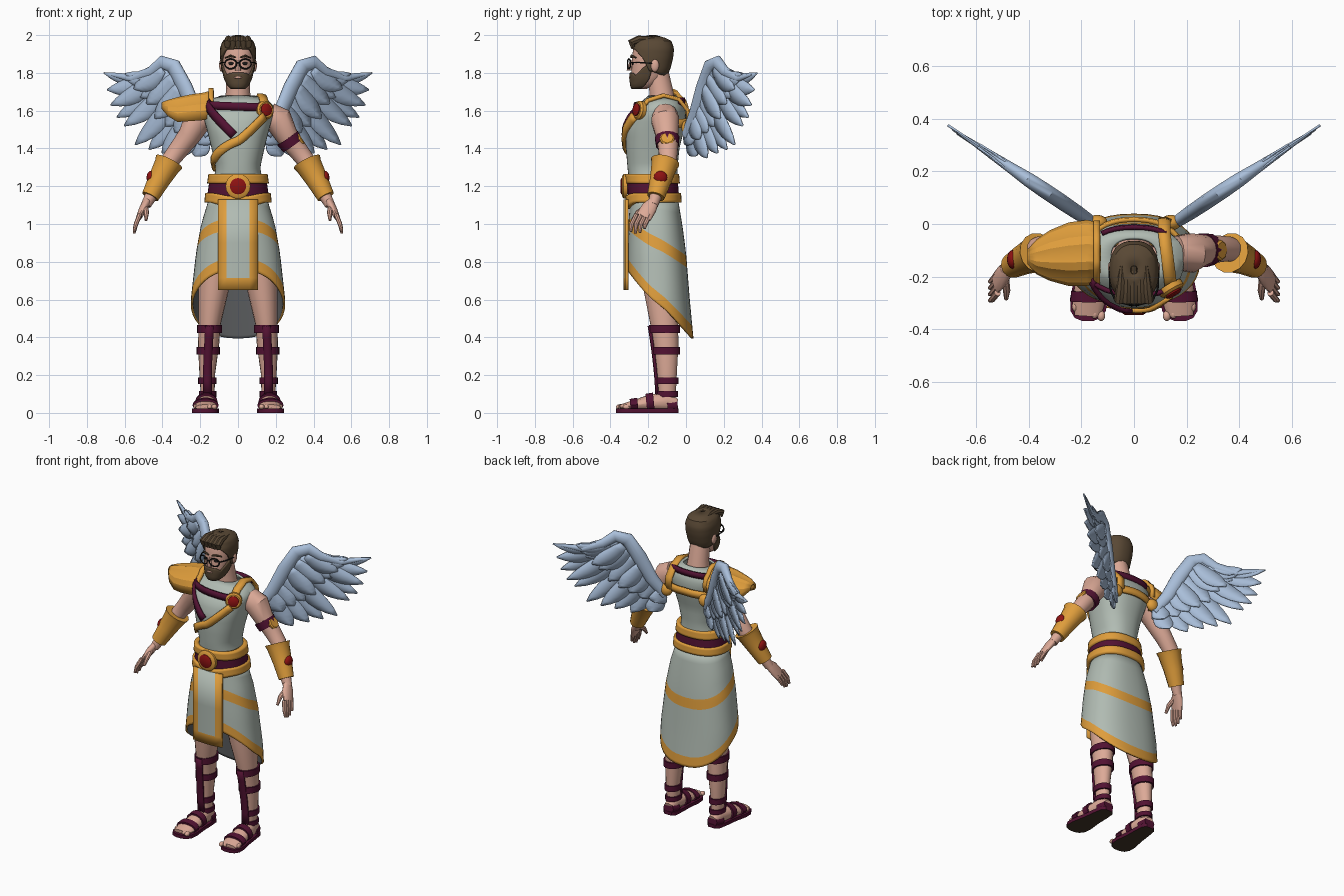
import bpy, bmesh, math
from mathutils import Vector as V

cube = bpy.data.objects.get("Cube")
if cube:
    bpy.data.objects.remove(cube, do_unlink=True)


def material(name, *rgb):
    m = bpy.data.materials.new(name)
    m.use_nodes = True
    m.diffuse_color = (*rgb, 1)
    m.node_tree.nodes["Principled BSDF"].inputs["Base Color"].default_value = (*rgb, 1)
    return m


fabric = material("pale_fabric", .44, .50, .45)
lining = material("dark_lining", .11, .115, .12)
gold = material("gold", .74, .34, .045)
purple = material("purple_leather", .085, .006, .032)
skin = material("skin", .72, .40, .31)
hair = material("brown_hair", .10, .065, .035)
red = material("red_gem", .27, .006, .006)
feather = material("blue_feather", .40, .52, .70)
sole_dark = material("dark_sole", .055, .035, .022)
black = material("black_frame", .01, .01, .01)


# ---- helpers ----
def finish(bm, name, mats, mirror=False, solid=0, offset=-1, moff=0, angle=40):
    me = bpy.data.meshes.new(name)
    bm.to_mesh(me)
    bm.free()
    ob = bpy.data.objects.new(name, me)
    bpy.context.collection.objects.link(ob)
    for m in mats if isinstance(mats, list) else [mats]:
        me.materials.append(m)
    bpy.ops.object.select_all(action='DESELECT')
    ob.select_set(True)
    bpy.context.view_layer.objects.active = ob
    if angle:
        bpy.ops.object.shade_smooth_by_angle(angle=math.radians(angle))
    if solid:
        s = ob.modifiers.new("thickness", 'SOLIDIFY')
        s.thickness, s.offset, s.material_offset = solid, offset, moff
    if mirror:
        ob.modifiers.new("mirror", 'MIRROR')
    return ob


def make(name, verts, faces, mats, idx=None, recalc=False, **kw):
    bm = bmesh.new()
    vs = [bm.verts.new(v) for v in verts]
    for i, f in enumerate(faces):
        bm.faces.new([vs[k] for k in f]).material_index = idx[i] if idx else 0
    bmesh.ops.remove_doubles(bm, verts=bm.verts, dist=1e-5)
    if recalc:
        bmesh.ops.recalc_face_normals(bm, faces=bm.faces)
    return finish(bm, name, mats, **kw)


def grid(rows, cols):
    return [(r * cols + c, r * cols + c + 1, (r + 1) * cols + c + 1, (r + 1) * cols + c)
            for r in range(rows - 1) for c in range(cols - 1)]


def lerp(a, table):
    """Piecewise linear lookup in rows whose first entry is the key."""
    a = min(max(a, table[0][0]), table[-1][0])
    for p, q in zip(table, table[1:]):
        if a <= q[0]:
            t = (a - p[0]) / (q[0] - p[0])
            return [u + (w - u) * t for u, w in zip(p[1:], q[1:])]


def on(body, deg, z, off=0):
    """Point on a body of rounded sections; 0 is front, 90 is the +x side."""
    hw, yf, yb = lerp(z, body)
    s, c = math.sin(math.radians(deg)), math.cos(math.radians(deg))
    s, c = (math.copysign(abs(k) ** .85, k) for k in (s, c))
    return V(((hw + off) * s, (yf + yb) / 2 - ((yb - yf) / 2 + off) * c, z))


def wrap(name, body, levels, mats, idx=(0,), off=0, solid=.012, span=(0, 360), n=40, sub=4, moff=0):
    """Bands around a body between height functions of the angle."""
    fns = [f if callable(f) else (lambda a, f=f: f) for f in levels]
    degs = [span[0] + (span[1] - span[0]) * i / n for i in range(n + 1)]
    verts, tags = [], []
    for b in range(len(fns) - 1):
        for k in range(sub + (b == len(fns) - 2)):
            t = k / sub
            verts += [on(body, d, fns[b](d) * (1 - t) + fns[b + 1](d) * t, off) for d in degs]
        tags += [idx[b]] * sub * n
    return make(name, verts, grid(len(verts) // (n + 1), n + 1), mats, tags, solid=solid, moff=moff)


def tube(name, pts, radii, mat, ref=(0, 1, 0), n=14, **kw):
    """Capped loft along a path; radii are numbers or (across, along ref) pairs."""
    pts, verts = [V(p) for p in pts], []
    for i, p in enumerate(pts):
        t = pts[min(i + 1, len(pts) - 1)] - pts[max(i - 1, 0)]
        u = t.cross(V(ref)).normalized()
        v = t.cross(u).normalized()
        ru, rv = radii[i] if isinstance(radii[i], tuple) else (radii[i],) * 2
        verts += [p + u * ru * math.cos(math.tau * k / n) + v * rv * math.sin(math.tau * k / n)
                  for k in range(n + 1)]
    m = n + 1
    caps = [list(range(n)), list(range(len(verts) - m, len(verts) - 1))]
    return make(name, verts, grid(len(pts), m) + caps, mat, recalc=True, **kw)


def ribbon(name, pts, w, mat, centre=None, solid=.016, **kw):
    pts, verts = [V(p) for p in pts], []
    for i, p in enumerate(pts):
        t = pts[min(i + 1, len(pts) - 1)] - pts[max(i - 1, 0)]
        normal = p - (V(centre) if centre else V((0, -.14, p.z)))
        side = t.cross(normal).normalized() * w / 2
        verts += [p - side, p + normal.normalized() * .004, p + side]
    return make(name, verts, grid(len(pts), 3), mat, solid=solid, offset=0, **kw)


def sash(name, way, w, mat, off=.01):
    """Ribbon over the torso through (angle, height) points."""
    steps = [[u + (v - u) * k / 8 for u, v in zip(a, b)] for a, b in zip(way, way[1:]) for k in range(8)]
    return ribbon(name, [on(torso, d, z, off) for d, z in steps + [way[-1]]], w, mat)


def ball(name, at, size, mat, **kw):
    bm = bmesh.new()
    bmesh.ops.create_uvsphere(bm, u_segments=16, v_segments=10, radius=1)
    bmesh.ops.scale(bm, vec=size, verts=bm.verts)
    bmesh.ops.translate(bm, vec=at, verts=bm.verts)
    return finish(bm, name, mat, **kw)


def disc(name, at, normal, r, mat, depth=.03, n=20, **kw):
    at, d = V(at), V(normal).normalized() * depth
    return tube(name, [at, at + d * .7, at + d], [r, r, r * .82], mat, ref=(0, 0, 1), n=n, **kw)


# ---- torso, skirt and belt ----
torso = [(1.02, .15, -.28, -.05), (1.12, .15, -.295, -.045), (1.22, .13, -.30, -.045),
         (1.30, .118, -.31, -.045), (1.40, .14, -.318, -.035), (1.50, .165, -.32, -.01),
         (1.57, .185, -.30, 0), (1.62, .195, -.26, -.005), (1.655, .16, -.225, -.03), (1.68, .09, -.2, -.05)]
wrap("tunic", torso, [1.02, 1.68], fabric, sub=24)
skirt = [(.39, .25, -.315, .04), (.6, .25, -.315, .02), (.85, .222, -.31, 0),
         (1.0, .195, -.305, -.02), (1.13, .155, -.295, -.042)]


def cosd(a):
    return math.cos(math.radians(a))


def hem(a): return .575 + .18 * cosd(a)
def stripe(a): return .90 + .1 * cosd(a)


wrap("skirt", skirt, [hem, lambda a: hem(a) + .065, lambda a: stripe(a) - .032,
                      lambda a: stripe(a) + .032, 1.13],
     [fabric, gold, lining], (1, 0, 1, 0), moff=2)

cols, rows = (-.105, -.062, 0, .062, .105), (.65, .715, .9, 1.13)
make("front_panel", [(x, -.33 + x * x, z) for z in rows for x in cols], grid(4, 5), [fabric, gold],
     [1 if r == 0 or c in (0, 3) else 0 for r in range(3) for c in range(4)], solid=.015)

belt = [(1.05, .175, -.31, -.03), (1.15, .165, -.31, -.035), (1.27, .148, -.315, -.045)]
wrap("belt_core", belt, [1.13, 1.24], purple, off=-.002, solid=.03)
wrap("belt_top", belt, [1.215, 1.265], gold, off=.008, solid=.035)
wrap("belt_bottom", belt, [lambda a: 1.115 - .035 * max(0, cosd(a)) ** 6,
                           lambda a: 1.165 - .02 * max(0, cosd(a)) ** 6], gold, off=.01, solid=.035)
disc("buckle", (0, -.31, 1.2), (0, -1, 0), .066, gold, depth=.028)
disc("buckle_gem", (0, -.33, 1.2), (0, -1, 0), .043, red, depth=.016)

# ---- chest straps and brooch ----
sash("collar_strap", [(-52, 1.63), (45, 1.615)], .04, purple)
sash("chest_strap", [(-55, 1.645), (-5, 1.47)], .045, purple)
sash("gold_sash", [(42, 1.57), (0, 1.44), (-60, 1.35), (-115, 1.30)], .045, gold)
sash("back_strap", [(122, 1.53), (180, 1.54), (238, 1.53)], .045, gold, off=.02)
sash("nape_strap", [(140, 1.65), (220, 1.65)], .035, purple, off=.012)
ribbon("shoulder_strap", [(.14, -.25, 1.6), (.135, -.2, 1.655), (.125, -.12, 1.68), (.115, -.04, 1.66),
                          (.115, .01, 1.6), (.12, .015, 1.53)], .045, gold, centre=(.1, -.12, 1.52))
disc("brooch", (.135, -.235, 1.6), (.5, -.85, .15), .05, gold)
disc("brooch_gem", (.147, -.257, 1.604), (.5, -.85, .15), .033, red, depth=.015)
ball("wing_buckle", (.14, .005, 1.51), (.04, .03, .04), gold, mirror=True)

# ---- fluted shoulder guard on one side ----
arches = [(-.13, -.11, .12, 1.715, 1.57), (-.18, -.11, .13, 1.70, 1.55), (-.25, -.115, .125, 1.69, 1.545),
          (-.32, -.12, .10, 1.675, 1.54), (-.37, -.125, .07, 1.66, 1.57), (-.405, -.125, .03, 1.645, 1.61)]


def arch(x, y, ry, top, low, grow=1.0):
    out = []
    for k in range(13):
        a, f = math.pi * k / 12, grow * (1 if k % 3 else .94)
        out.append(V((x, y - ry * f * math.cos(a), low + (top - low) * f * math.sin(a) ** .8)))
    return out


make("shoulder_guard", [p for a in arches for p in arch(*a)], grid(6, 13), gold, solid=.012, angle=20)
make("guard_rim", [p + V((dx, 0, 0)) for dx in (0, -.025) for p in arch(*arches[0], grow=1.06)],
     grid(2, 13), gold, solid=.02, angle=20)

# ---- head ----
head = [(1.715, .03, -.28, -.21), (1.735, .05, -.288, -.16), (1.77, .066, -.29, -.12), (1.82, .077, -.288, -.095),
        (1.88, .083, -.285, -.08), (1.93, .083, -.28, -.075), (1.97, .07, -.265, -.09),
        (1.99, .035, -.23, -.13), (2.0, .003, -.18, -.17)]
tube("neck", [(0, -.125, 1.6), (0, -.13, 1.7), (0, -.155, 1.82)], [.08, .064, .06], skin)
wrap("face", head, [1.715, 1.96], skin, sub=12)
hairline = [(0, 1.93), (40, 1.925), (70, 1.88), (90, 1.81), (125, 1.79), (180, 1.78)]
wrap("hair_cap", head, [lambda a: lerp(min(a, 360 - a), hairline)[0], 2.0], hair, off=.012, sub=14)
beardline = [(0, 1.802), (30, 1.80), (50, 1.785), (75, 1.83), (95, 1.86)]
wrap("beard", head, [1.715, lambda a: lerp(abs(a), beardline)[0]], hair, off=.009, span=(-95, 95), sub=8)
for i in range(-2, 3):
    x = i * .028
    tube("hair_lock", [(x, -.28, 1.935), (x, -.29, 1.96), (x * .9, -.25, 1.978), (x * .8, -.16, 1.98)],
         [.012, .02, .02, .01], hair, ref=(1, 0, 0), n=8)
tube("nose", [(0, -.285, 1.865), (0, -.297, 1.835), (0, -.298, 1.812)], [.009, .013, .016], skin, n=8)
ball("lips", (0, -.298, 1.776), (.022, .005, .006), skin)
ball("ear", (.088, -.165, 1.84), (.012, .022, .034), skin, mirror=True)
tube("eyebrow", [(.012, -.291, 1.882), (.04, -.288, 1.89), (.068, -.265, 1.88)], [.005, .007, .004], hair,
     ref=(0, 0, 1), n=6, mirror=True)
ball("eye", (.037, -.283, 1.85), (.014, .006, .008), black, mirror=True)
ring = [(.039 + .031 * math.cos(math.tau * k / 20), -.302 + .008 * math.cos(math.tau * k / 20),
         1.848 + .026 * math.sin(math.tau * k / 20)) for k in range(21)]
tube("glasses_rim", ring, [.0042] * 21, black, n=6, mirror=True)
tube("glasses_temple", [(.069, -.295, 1.855), (.09, -.25, 1.855), (.094, -.17, 1.85)], [.004] * 3, black,
     ref=(0, 0, 1), n=6, mirror=True)
tube("glasses_bridge", [(-.012, -.309, 1.853), (.012, -.309, 1.853)], [.004] * 2, black, ref=(0, 0, 1), n=6)

# ---- arms, hands and bracers ----
tube("arm", [(.16, -.11, 1.58), (.215, -.11, 1.55), (.26, -.1, 1.465), (.31, -.095, 1.4), (.36, -.095, 1.335),
             (.41, -.13, 1.24), (.46, -.16, 1.15), (.487, -.175, 1.1)],
     [.065, .076, .06, .053, .048, .045, .033, .027], skin, mirror=True)
tube("palm", [(.48, -.17, 1.12), (.5, -.195, 1.085), (.525, -.225, 1.035)], [(.022, .028), (.022, .042), (.015, .042)],
     skin, mirror=True)
for i in range(4):
    y, drop = -.19 - .024 * i, (.95, .94, .945, .965)[3 - i] + .01
    tube("finger", [(.52, y, 1.05), (.54, y - .025, 1.0), (.55, y - .03, drop)], [.013, .012, .007], skin,
         n=8, mirror=True)
tube("thumb", [(.492, -.2, 1.095), (.485, -.255, 1.06), (.487, -.285, 1.02)], [.016, .014, .008], skin,
     ref=(1, 0, 0), n=8, mirror=True)
tube("bracer", [(.365, -.11, 1.33), (.375, -.115, 1.31), (.42, -.135, 1.23), (.465, -.16, 1.145)],
     [.078, .07, .058, .047], gold, mirror=True)
ball("bracer_gem", (.462, -.135, 1.245), (.022, .036, .036), red, mirror=True)
tube("armband", [(.262, -.1, 1.455), (.29, -.098, 1.415)], [.066, .061], purple)
disc("armband_plate", (.32, -.1, 1.445), (.82, 0, .55), .04, gold, depth=.02, n=8)

# ---- legs and sandals ----
shin = [(.08, .16, .036, .046, -.1), (.2, .163, .041, .052, -.1), (.36, .156, .056, .066, -.105),
        (.47, .15, .058, .074, -.115), (.65, .13, .08, .095, -.13), (.95, .1, .095, .1, -.14)]
tube("leg", [(r[1], r[4], r[0]) for r in shin], [r[2:4] for r in shin], skin, n=18, mirror=True)
for z, h in ((.445, .042), (.33, .04), (.17, .036), (.1, .03)):
    x, rx, ry, y = lerp(z, shin)
    tube("leg_strap", [(x, y, z - h / 2), (x, y, z + h / 2)], [(rx + .009, ry + .011)] * 2, purple, n=18, mirror=True)
front = [(*lerp(z, shin), z) for z in (.46, .4, .33, .25, .17, .09)]
ribbon("shin_strip", [(x, y - ry - .005, z) for x, rx, ry, y, z in front], .044, purple, centre=(.16, 2, .27),
       solid=.014, mirror=True)
foot = [(-.05, .03, .03, .045), (-.1, .043, .055, .06), (-.2, .052, .042, .052),
        (-.3, .062, .024, .036), (-.35, .05, .014, .03)]
tube("foot", [(.158 - y * .05, y, z) for y, w, h, z in foot], [f[1:3] for f in foot], skin, ref=(0, 0, 1), mirror=True)
for i in range(5):
    ball("toe", (.125 + .025 * i, -.35 + .009 * i, .032), (.015 - .001 * i, .02, .014), skin, mirror=True)
for y in (-.19, -.275):
    w, h, z = lerp(-y, [(-f[0], *f[1:]) for f in foot])
    tube("foot_strap", [(.158 - y * .05, y + .02, z + .004), (.158 - y * .05, y - .02, z)],
         [(w + .009, h + .009), (w + .01, h + .006)], purple, ref=(0, 0, 1), mirror=True)
tube("heel_cup", [(.16, -.045, .04), (.162, -.1, .035)], [(.035, .034), (.05, .036)], purple,
     ref=(0, 0, 1), mirror=True)
edge = [(-.04, .025), (-.06, .045), (-.12, .052), (-.2, .058), (-.28, .071), (-.33, .068), (-.358, .05), (-.37, .02)]
rim = [(.158 - y * .05 + w, y) for y, w in edge] + [(.158 - y * .05 - w, y) for y, w in reversed(edge)]
n = len(rim)
make("sandal_sole", [(*p, z) for z in (0, .022) for p in rim],
     [list(range(n)), list(range(n, 2 * n))] + [(k, (k + 1) % n, (k + 1) % n + n, k + n) for k in range(n)],
     [purple, sole_dark], [1] + [0] * (n + 1), recalc=True, mirror=True)

# ---- wings ----
wing_normal = V((.557, -.83, 0))


def on_wing(x, z, d=0):
    return V((x, .67 * (x - .15), z)) + wing_normal * d


bone = [(.15, 1.47), (.22, 1.58), (.28, 1.72), (.34, 1.835), (.40, 1.855), (.46, 1.805), (.56, 1.768), (.67, 1.79)]
tube("wing_arm", [on_wing(*p) for p in bone],
     [(.03, .022), (.04, .028), (.045, .03), (.042, .03), (.037, .028), (.03, .022), (.02, .014), (.006, .005)],
     feather, ref=wing_normal, mirror=True)
quills = [(.45, 1.79, .71, 1.80), (.43, 1.81, .69, 1.71), (.39, 1.82, .67, 1.63), (.36, 1.8, .64, 1.565),
          (.33, 1.78, .60, 1.52), (.30, 1.73, .54, 1.42), (.27, 1.67, .47, 1.395), (.24, 1.62, .40, 1.375),
          (.21, 1.57, .32, 1.35), (.17, 1.5, .23, 1.36)]
shape = (.5, .75, .9, 1, 1, .85, .55, .08)
for layer, reach, depth in (("flight", 1, 0), ("front_covert", .55, .012), ("back_covert", .55, -.012)):
    for i, (bx, bz, tx, tz) in enumerate(quills):
        ax, az = (tx - bx) * reach, (tz - bz) * reach
        size, verts = math.hypot(ax, az), []
        for k, f in enumerate(shape):
            t, w = k / 7, (.03 if i == 0 else .046) * f
            sag = -.03 * math.sin(math.pi * t) * reach
            for e in (-1, 0, 1):
                verts.append(on_wing(bx + ax * t - az / size * w * e, bz + az * t + ax / size * w * e + sag,
                                     depth * (1 - t * .5) + .003 * (i % 3 - 1) + .003 * (e == 0)))
        make(layer + "_feather", verts, grid(8, 3), feather, solid=.007, offset=0, mirror=True)
